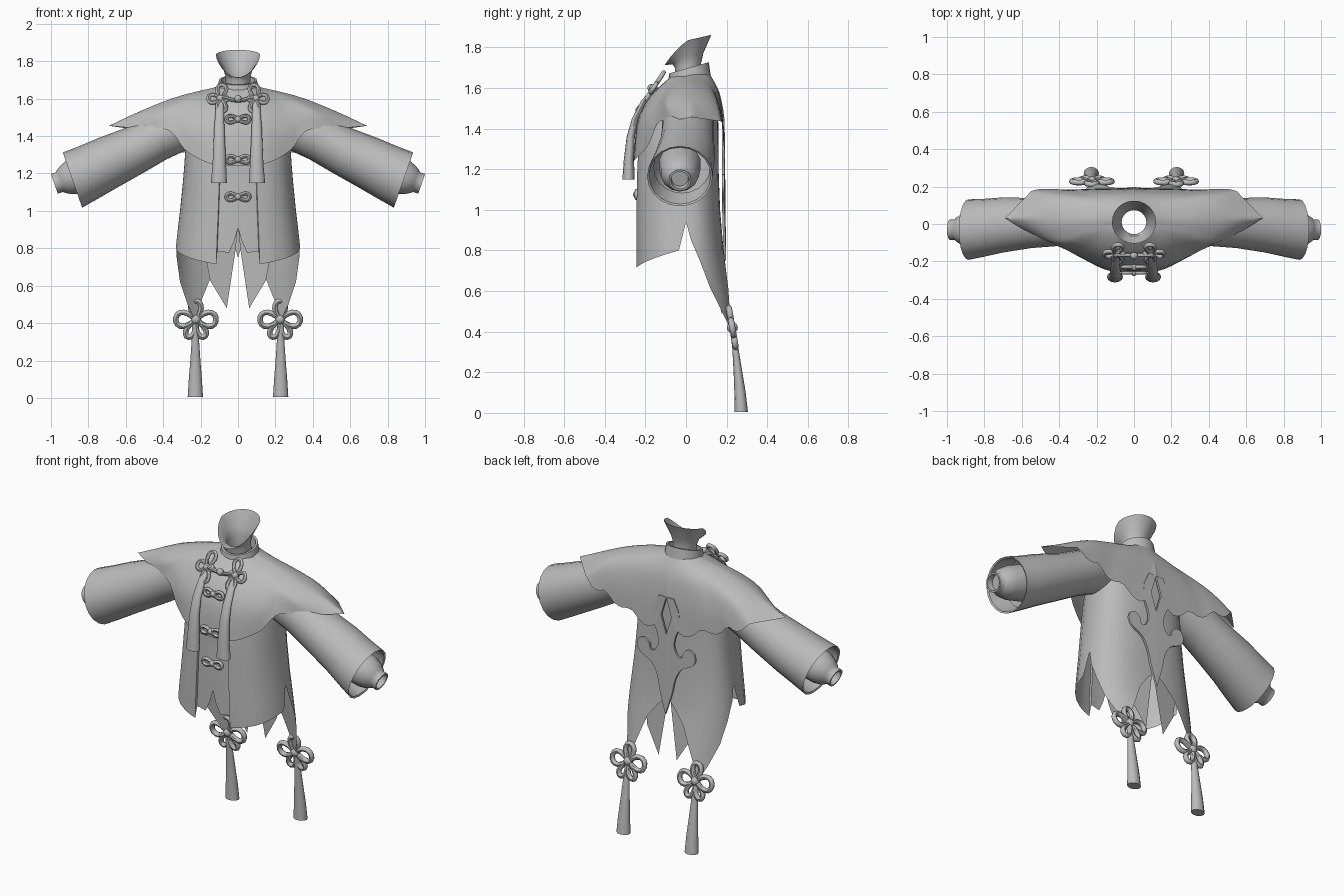
import bpy, bmesh, math
from mathutils import Vector as V

if "Cube" in bpy.data.objects:
    bpy.data.objects.remove(bpy.data.objects["Cube"])

cloth = bpy.data.materials.new("plain grey")
cloth.diffuse_color = (0.5, 0.5, 0.5, 1)
cloth.use_nodes = True
cloth.node_tree.nodes["Principled BSDF"].inputs["Base Color"].default_value = cloth.diffuse_color


def finish(name, bm, angle=45):
    bmesh.ops.recalc_face_normals(bm, faces=bm.faces)
    me = bpy.data.meshes.new(name)
    bm.to_mesh(me)
    bm.free()
    me.materials.append(cloth)
    ob = bpy.data.objects.new(name, me)
    bpy.context.collection.objects.link(ob)
    bpy.ops.object.select_all(action='DESELECT')
    ob.select_set(True)
    bpy.context.view_layer.objects.active = ob
    bpy.ops.object.shade_smooth_by_angle(angle=math.radians(angle))
    return ob


def loft(name, rings, closed=True, loop=False, caps=False, angle=45):
    """Skin a list of equal-length rings."""
    bm = bmesh.new()
    vs = [[bm.verts.new(p) for p in r] for r in rings]
    n = len(vs[0])
    for i in range(len(vs) if loop else len(vs) - 1):
        a, b = vs[i], vs[(i + 1) % len(vs)]
        for j in range(n if closed else n - 1):
            k = (j + 1) % n
            bm.faces.new((a[j], a[k], b[k], b[j]))
    if caps:
        bm.faces.new(vs[0])
        bm.faces.new(vs[-1])
    bmesh.ops.remove_doubles(bm, verts=bm.verts, dist=0.0002)
    return finish(name, bm, angle)


def ring(c, u, v, ru, rv, n=16):
    return [V(c) + V(u) * ru * math.cos(2 * math.pi * i / n) + V(v) * rv * math.sin(2 * math.pi * i / n)
            for i in range(n)]


def cord(name, pts, nrm, r, closed=True):
    """Round cord along a flat path lying in the plane with normal nrm."""
    rings, n = [], len(pts)
    for i, p in enumerate(pts):
        a = pts[(i - 1) % n] if closed else pts[max(i - 1, 0)]
        b = pts[(i + 1) % n] if closed else pts[min(i + 1, n - 1)]
        rings.append(ring(p, nrm, (b - a).normalized().cross(nrm), r, r, 8))
    return loft(name, rings, loop=closed, caps=not closed)


def bead(name, c, r):
    bm = bmesh.new()
    bmesh.ops.create_uvsphere(bm, u_segments=12, v_segments=8, radius=r)
    bmesh.ops.translate(bm, verts=bm.verts, vec=V(c))
    return finish(name, bm)


def knot(name, c, u, v, petals, r):
    """Knot made of teardrop cord loops (angle, length, width) around a bead."""
    c, u, v = V(c), V(u).normalized(), V(v).normalized()
    for deg, length, width in petals:
        a = math.radians(deg)
        d, p = u * math.cos(a) + v * math.sin(a), v * math.cos(a) - u * math.sin(a)
        pts = []
        for k in range(16):
            t = 2 * math.pi * (k + 0.5) / 16
            pts.append(c + d * length * (1 - math.cos(t)) / 2 + p * width * math.sin(t) * math.sin(t / 2))
        cord(name + "_loop", pts, u.cross(v).normalized(), r)
    bead(name + "_bead", c, r * 1.8)


def smooth(p, t):
    """Catmull-Rom through the points p, t from 0 to len(p) - 1."""
    i = min(int(t), len(p) - 2)
    f = t - i
    a, b, c, d = p[max(i - 1, 0)], p[i], p[i + 1], p[min(i + 2, len(p) - 1)]
    return (b * 2 + (c - a) * f + (a * 2 - b * 5 + c * 4 - d) * f * f + (b * 3 - a - c * 3 + d) * f ** 3) * 0.5


# Coat body: height, half width, front depth, back depth
BODY = [(0.4, .34, .25, .265), (0.6, .34, .25, .225), (0.72, .34, .25, .2), (0.82, .332, .25, .183),
        (1.0, .31, .25, .168), (1.2, .29, .248, .16), (1.35, .28, .235, .16), (1.48, .26, .20, .158),
        (1.58, .2, .13, .14), (1.66, .08, .06, .08)]
# Hem height along the half width, centre front to side slit, then to centre back
FRONT_HEM = [(0, .91), (.02, .84), (.05, .775), (.1, .785), (.112, .78), (.116, .715), (.16, .723), (.2, .732),
             (.25, .745), (.29, .76), (.325, .78), (.339, .80), (.34, .94)]
BACK_HEM = [(.339, .85), (.33, .75), (.31, .62), (.27, .5), (.23, .42), (.2, .51), (.16, .61), (.12, .71),
            (.06, .79), (.03, .82), (0, .86)]


def body_at(z):
    for a, b in zip(BODY, BODY[1:]):
        if z <= b[0]:
            f = (z - a[0]) / (b[0] - a[0])
            return [a[k] + (b[k] - a[k]) * f for k in (1, 2, 3)]
    return BODY[-1][1:]


def body_point(x, back, z, s):
    w, df, db = body_at(z)
    q = (1 - (x / .34) ** 2.5) ** 0.4
    if not back and x < .114 and z < 1.25:
        df *= 0.96          # recessed centre panel
    return V((s * x / .34 * w, db * q if back else -df * q, z))


cols = [(x, h, False, 1) for x, h in FRONT_HEM] + [(x, h, True, 1) for x, h in BACK_HEM]
cols += [(x, h, b, -1) for x, h, b, s in cols[-2:0:-1]]
rows = []
for f in (0, .2, .4, .6, .8):
    rows.append([body_point(x, b, h + (1.0 - h) * f, s) for x, h, b, s in cols])
for z in (1.0, 1.08, 1.16, 1.24, 1.3, 1.36, 1.42, 1.48, 1.53, 1.58, 1.62, 1.66):
    rows.append([body_point(x, b, z, s) for x, h, b, s in cols])
loft("coat_body", rows)

# Shoulder cape: spokes from neck to hem, centre front round to centre back
CAPE = [[(0, -.08, 1.65), (0, -.175, 1.56), (0, -.24, 1.43), (0, -.257, 1.24)],
        [(.05, -.07, 1.655), (.11, -.165, 1.56), (.14, -.228, 1.43), (.14, -.248, 1.25)],
        [(.08, -.04, 1.66), (.19, -.125, 1.575), (.265, -.175, 1.45), (.275, -.185, 1.32)],
        [(.09, -.02, 1.66), (.22, -.075, 1.605), (.32, -.12, 1.53), (.37, -.135, 1.43)],
        [(.095, 0, 1.66), (.28, -.04, 1.61), (.43, -.085, 1.53), (.53, -.065, 1.44)],
        [(.1, .02, 1.665), (.31, .03, 1.615), (.50, .03, 1.543), (.69, .03, 1.455)],
        [(.09, .05, 1.67), (.26, .11, 1.605), (.42, .15, 1.53), (.55, .175, 1.435)],
        [(.07, .09, 1.67), (.18, .15, 1.58), (.28, .178, 1.44), (.33, .184, 1.35)],
        [(.025, .108, 1.675), (.05, .16, 1.585), (.06, .183, 1.45), (.065, .193, 1.28)],
        [(0, .11, 1.68), (0, .16, 1.59), (0, .18, 1.51), (0, .188, 1.455)]]
CAPE = [[V(p) for p in spoke] for spoke in CAPE]
half = []
STEP = 8
for i in range((len(CAPE) - 1) * STEP + 1):
    u = i / STEP
    spoke = [smooth([s[k] for s in CAPE], u) for k in range(4)]
    if 4 < u < 6 or u > 8:  # straight edges to the shoulder point and the diamond
        k = min(int(u), len(CAPE) - 2)
        spoke[3] = CAPE[k][3].lerp(CAPE[k + 1][3], u - k)
    if 6 < u < 8:           # scalloped back hem
        spoke[3].z -= .045 * abs(math.sin(math.pi * (u - 6) * 1.5)) - .01
    half.append([smooth(spoke, t * 3 / 10) for t in range(11)])
other = [[V((-p.x, p.y, p.z)) for p in r] for r in half[-2:0:-1]]
loft("shoulder_cape", half + other, closed=False, loop=True, angle=60)

# Collar band and flared neck
collar = []
for r, top in ((.112, 0), (.102, 1), (.09, 1), (.086, 0)):
    c = ring((0, .015, 1.63), (1, 0, 0), (0, 1, 0), r, r * .95, 24)
    for p in c:
        p.z += top * .065 + p.y * .28
    collar.append(c)
loft("collar", collar)
neck = []
for r, z, tilt, drop in ((.072, 1.62, .1, 0), (.066, 1.715, .25, 0), (.078, 1.76, .45, .012), (.118, 1.835, .65, .05)):
    c = ring((0, .01, z), (1, 0, 0), (0, 1, 0), r, r * .97, 24)
    for p in c:
        f = (p.y - .01) / r
        p.z += tilt * (p.y - .01) * (1 if f < 0 else .35) - drop * max(0, -f) ** 2
    neck.append(c)
loft("neck", neck)

# Spade-shaped back ornament with scroll arms and a diamond opening
SPADE = [(0, 1.23), (.035, 1.34), (0, 1.455), (.05, 1.455), (.085, 1.38), (.09, 1.3), (.062, 1.23), (.052, 1.17),
         (.075, 1.12), (.105, 1.115), (.115, 1.15), (.15, 1.175), (.187, 1.155), (.193, 1.11), (.165, 1.075),
         (.1, 1.04), (.06, .97), (.04, .88), (0, .75)]
curve = [V(p) for p in SPADE[4:]]
SPADE = [V(p) for p in SPADE[:4]] + [smooth(curve, i / 4) for i in range((len(curve) - 1) * 4 + 1)]
# Lining panel seen between the tails
LINING = [(.0, .93), (.012, .8), (.06, .48), (.15, .63), (.2, .9)]
for s, side in ((1, "right"), (-1, "left")):
    bm = bmesh.new()
    f = bm.faces.new([bm.verts.new((s * x, .178 + max(0, 1 - z) * .03, z)) for x, z in SPADE])
    ext = bmesh.ops.extrude_face_region(bm, geom=[f])["geom"]
    bmesh.ops.translate(bm, verts=[g for g in ext if isinstance(g, bmesh.types.BMVert)], vec=(0, .012, 0))
    finish("back_ornament_" + side, bm, 30)

    bm = bmesh.new()
    bm.faces.new([bm.verts.new((s * x, .155 + (.93 - z) * .06 - x * .12, z)) for x, z in LINING])
    finish("lining_panel_" + side, bm)

    # Sleeve with turned-in cuff, then wrist band
    ax = V((s * .33, 0, .94))
    tube = [(.18, .01, 1.49, .10), (.3, .01, 1.45, .125), (.42, .01, 1.395, .125), (.55, .005, 1.325, .13),
            (.7, -.005, 1.255, .143), (.8, -.02, 1.205, .15), (.885, -.03, 1.165, .157), (.88, -.03, 1.167, .148),
            (.78, -.02, 1.21, .135)]
    loft("sleeve_" + side, [ring((s * x, y, z), ax, (0, 1, 0), r, r * 1.03, 20) for x, y, z, r in tube])
    wrist = [(.76, 1.225, .105), (.885, 1.18, .095), (.92, 1.167, .082), (.945, 1.158, .066), (.955, 1.154, .056),
             (.982, 1.145, .056), (.982, 1.145, .046), (.95, 1.156, .042)]
    loft("wrist_band_" + side, [ring((s * x, -.03, z), ax, (0, 1, 0), r, r, 14) for x, z, r in wrist], caps=True)

    # Front tassel hanging over the chest
    strip = [(.092, -.15, 1.6, .014, .012), (.098, -.205, 1.54, .022, .014), (.1, -.25, 1.45, .027, .016),
             (.1, -.272, 1.36, .031, .02), (.1, -.281, 1.25, .036, .025), (.102, -.283, 1.15, .043, .03)]
    loft("front_tassel_" + side, [ring((s * x, y, z), (1, 0, 0), (0, 1, 0), a, b, 12) for x, y, z, a, b in strip],
         caps=True)
    knot("front_knot_" + side, (s * .095, -.16, 1.6), (s, 0, 0), (0, .55, .83),
         [(0, .064, .034), (98, .092, .032), (262, .085, .03), (180, .04, .015)], .011)

    # Tail knot and tassel
    knot("tail_knot_" + side, (s * .225, .228, .42), (s, 0, 0), (0, -.17, .98),
         [(0, .108, .05), (180, .108, .05), (90, .1, .036), (245, .105, .03), (295, .105, .03)], .015)
    tail = [(.228, .42, .016), (.243, .32, .019), (.256, .2, .027), (.266, .1, .035), (.272, .004, .041)]
    loft("tail_tassel_" + side, [ring((s * .228, y, z), (1, 0, 0), (0, 1, 0), r, r * .8, 12) for y, z, r in tail],
         caps=True)

# Link between the chest knots
link = [V((x, -.165, 1.6 - .01 * math.cos(x * 30))) for x in (-.09, -.06, -.03, 0, .03, .06, .09)]
cord("chest_link", link, V((0, 1, 0)), .011, closed=False)
bead("chest_button", (0, -.17, 1.6), .02)

# Small frog fastenings down the front
for y, z in ((-.232, 1.49), (-.26, 1.275), (-.243, 1.075)):
    knot("frog_fastening", (0, y, z), (1, 0, 0), (0, .2 if z > 1.4 else 0, 1),
         [(0, .062, .024), (180, .062, .024)], .01)
